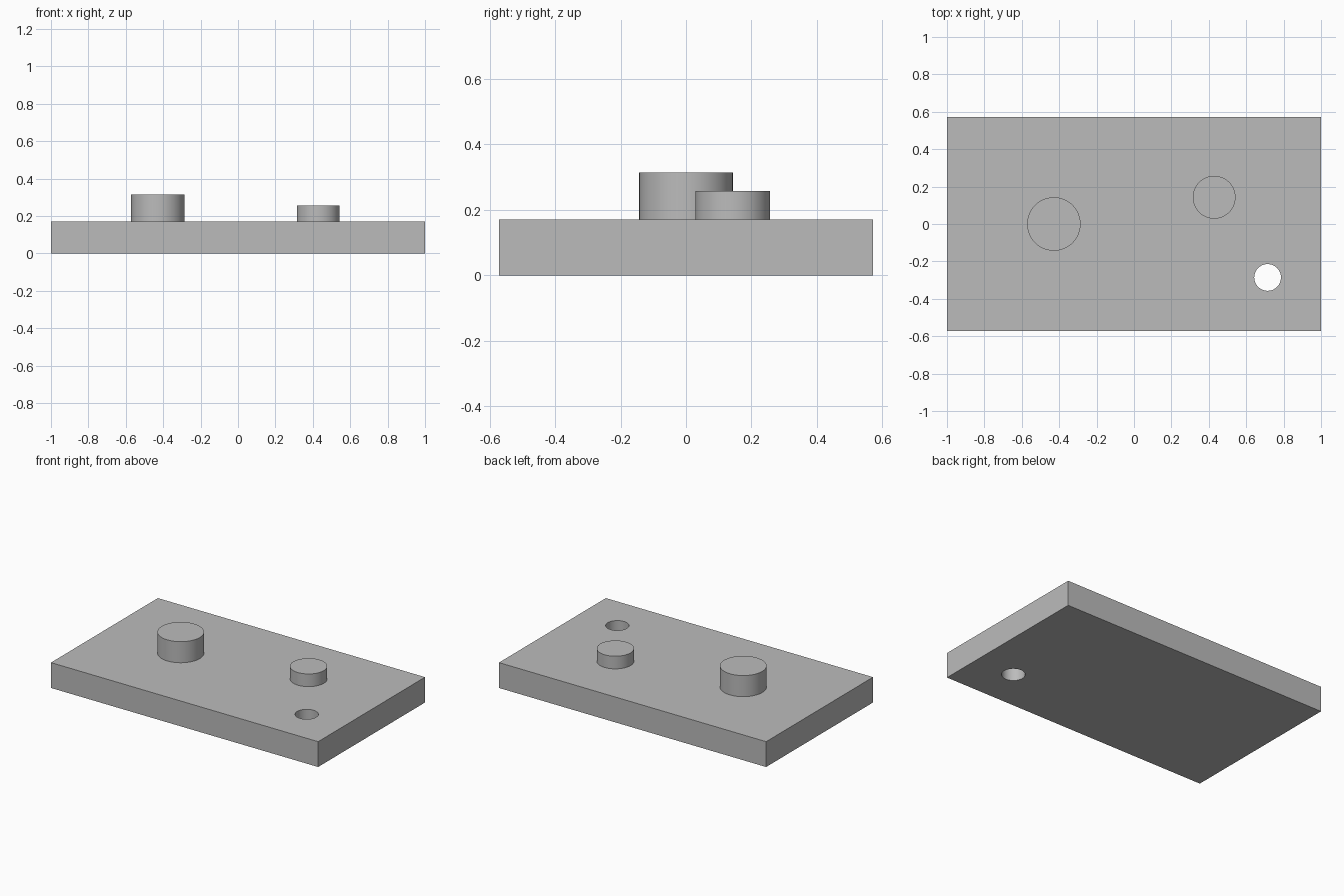
import bpy
import math

U = 1 / 35          # design unit: the plate is 70 x 40 x 6
THICK = 6

old = bpy.data.objects.get("Cube")
if old:
    bpy.data.objects.remove(old, do_unlink=True)

# Single plain grey
grey = bpy.data.materials.new("plain_grey")
grey.use_nodes = True
colour = (0.5, 0.5, 0.5, 1)
grey.diffuse_color = colour
grey.node_tree.nodes["Principled BSDF"].inputs["Base Color"].default_value = colour


def cylinder(name, x, y, radius, bottom, top):
    bpy.ops.mesh.primitive_cylinder_add(
        vertices=96, radius=radius * U, depth=(top - bottom) * U,
        location=(x * U, y * U, (top + bottom) / 2 * U))
    ob = bpy.context.object
    ob.name = name
    ob.data.materials.append(grey)
    return ob


def combine(body, tool, operation):
    mod = body.modifiers.new(tool.name, "BOOLEAN")
    mod.operation = operation
    mod.solver = "EXACT"
    mod.object = tool
    bpy.context.view_layer.objects.active = body
    bpy.ops.object.modifier_apply(modifier=mod.name)
    bpy.data.objects.remove(tool, do_unlink=True)


# Base plate
bpy.ops.mesh.primitive_cube_add(size=1, location=(0, 0, THICK / 2 * U))
plate = bpy.context.object
plate.name = "plate_with_bosses"
plate.scale = (70 * U, 40 * U, THICK * U)
bpy.ops.object.transform_apply(location=True, rotation=False, scale=True)
plate.data.materials.append(grey)

# Two round bosses fused to the plate, then the through hole
combine(plate, cylinder("large_boss", -15, 0, 5, THICK / 2, 11), "UNION")
combine(plate, cylinder("small_boss", 15, 5, 4, THICK / 2, 9), "UNION")
combine(plate, cylinder("through_hole", 25, -10, 2.5, -2, THICK + 2), "DIFFERENCE")

# Smooth round walls, crisp edges
bpy.ops.object.select_all(action="DESELECT")
plate.select_set(True)
bpy.context.view_layer.objects.active = plate
bpy.ops.object.shade_smooth_by_angle(angle=math.radians(30))
